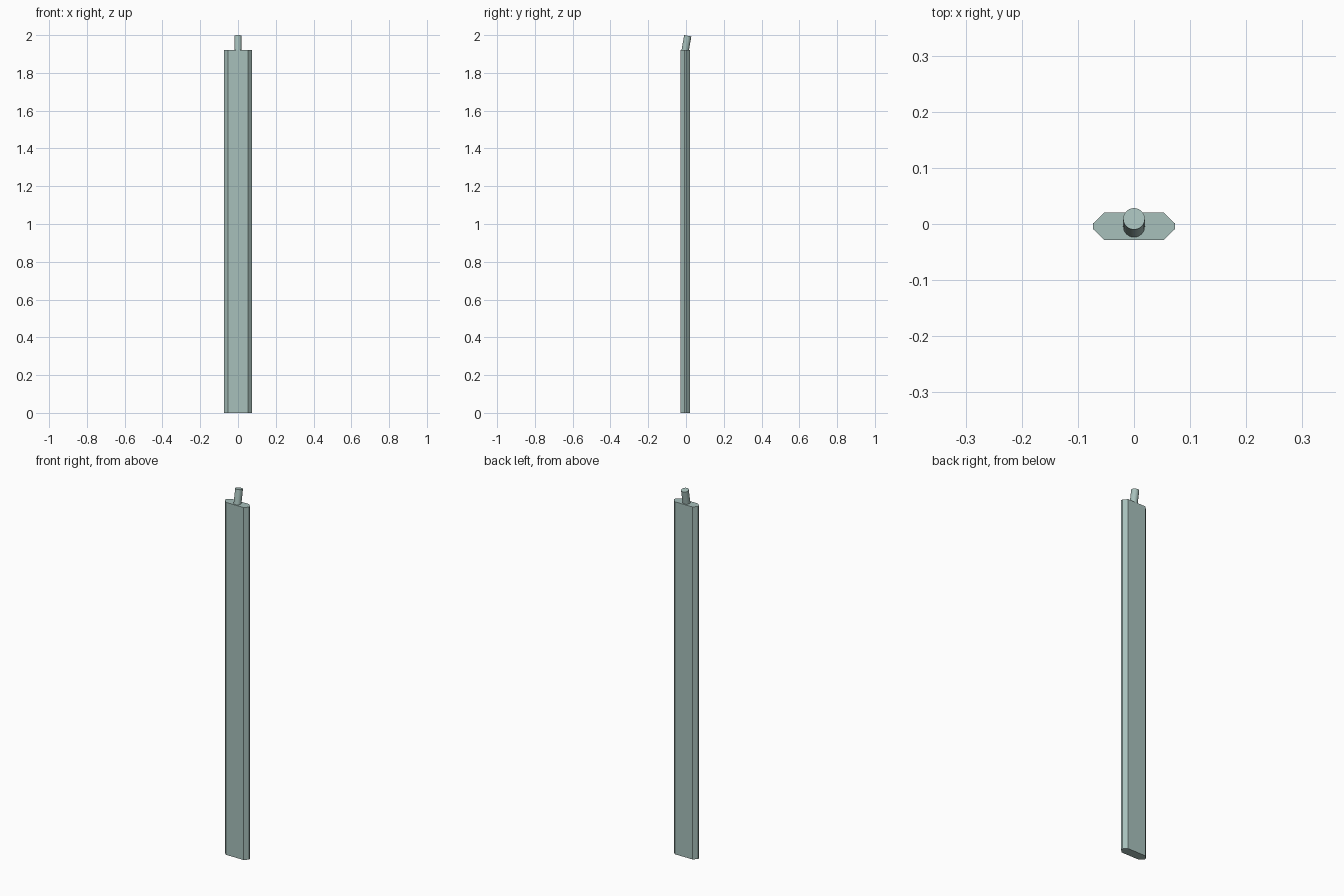
import bpy, bmesh
from math import radians
from mathutils import Vector, Matrix

if "Cube" in bpy.data.objects:
    bpy.data.objects.remove(bpy.data.objects["Cube"])

BODY_TOP = 1.922

# Grey-green paint shared by both parts
paint = bpy.data.materials.new("grey_green")
paint.diffuse_color = (0.39, 0.53, 0.50, 1)
paint.use_nodes = True
paint.node_tree.nodes["Principled BSDF"].inputs["Base Color"].default_value = paint.diffuse_color

# Chamfered flat bar, extruded upward from its cross-section
hx, fx = 0.073, 0.053          # half width, half width of the flat faces
hy, ey, cy = 0.0243, 0.005, -0.0040   # half depth, half edge depth, centre
profile = [(fx, -hy), (hx, -ey), (hx, ey), (fx, hy),
           (-fx, hy), (-hx, ey), (-hx, -ey), (-fx, -hy)]
bm = bmesh.new()
base = bm.faces.new([bm.verts.new((x, y + cy, 0)) for x, y in profile])
ext = bmesh.ops.extrude_face_region(bm, geom=[base])
bmesh.ops.translate(bm, vec=(0, 0, BODY_TOP),
                    verts=[v for v in ext["geom"] if isinstance(v, bmesh.types.BMVert)])
bmesh.ops.recalc_face_normals(bm, faces=bm.faces)
mesh = bpy.data.meshes.new("flat_bar")
bm.to_mesh(mesh)
bm.free()
mesh.materials.append(paint)
bpy.context.collection.objects.link(bpy.data.objects.new("flat_bar", mesh))

# Round pin leaning backward out of the top
radius, length, tilt = 0.0193, 0.09, radians(-10)
axis = Matrix.Rotation(tilt, 3, 'X') @ Vector((0, 0, 1))
top = Vector((0, 0.0093, 1.9966))
bpy.ops.mesh.primitive_cylinder_add(vertices=32, radius=radius, depth=length,
                                    location=top - axis * length / 2,
                                    rotation=(tilt, 0, 0))
pin = bpy.context.object
pin.name = "top_pin"
pin.data.materials.append(paint)
bpy.ops.object.shade_smooth_by_angle(angle=radians(30))
